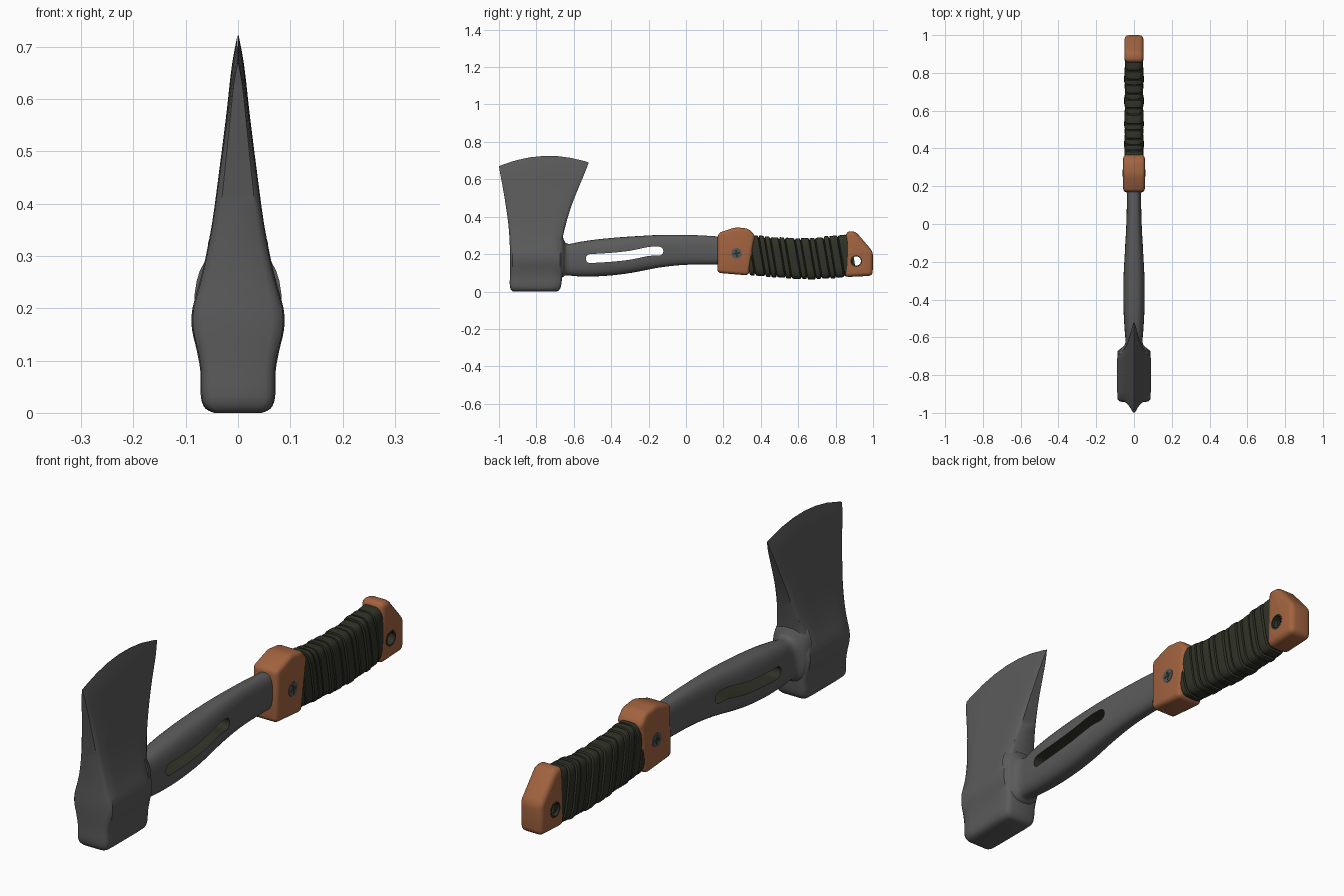
import bpy, bmesh, math, random
from mathutils import Vector

if "Cube" in bpy.data.objects:
    bpy.data.objects.remove(bpy.data.objects["Cube"])

random.seed(4)


def material(name, rgb):
    m = bpy.data.materials.new(name)
    m.diffuse_color = (*rgb, 1)
    m.use_nodes = True
    m.node_tree.nodes["Principled BSDF"].inputs["Base Color"].default_value = m.diffuse_color
    return m


STEEL = material("dark steel", (0.105, 0.105, 0.108))
ORANGE = material("burnt orange", (0.36, 0.125, 0.05))
CORD = material("olive cord", (0.03, 0.032, 0.02))
SCREW = material("screw grey", (0.085, 0.095, 0.105))


def finish(bm, name, mat):
    bmesh.ops.recalc_face_normals(bm, faces=bm.faces[:])
    me = bpy.data.meshes.new(name)
    bm.to_mesh(me)
    bm.free()
    me.materials.append(mat)
    ob = bpy.data.objects.new(name, me)
    bpy.context.collection.objects.link(ob)
    return ob


def resample(st, n):
    """Catmull-Rom interpolation of a station list."""
    out = []
    for i in range(len(st) - 1):
        a, b, c, d = (st[max(0, min(len(st) - 1, i + k))] for k in (-1, 0, 1, 2))
        for k in range(n):
            t = k / n
            out.append([0.5 * (2 * q + (r - p) * t + (2 * p - 5 * q + 4 * r - s) * t * t
                               + (3 * q - p - 3 * r + s) * t ** 3)
                        for p, q, r, s in zip(a, b, c, d)])
    return out + [list(st[-1])]


def loft(name, rings, mat, closed=False):
    bm = bmesh.new()
    vs = [[bm.verts.new(p) for p in r] for r in rings]
    n = len(rings[0])
    pairs = list(zip(vs, vs[1:])) + ([(vs[-1], vs[0])] if closed else [])
    for a, b in pairs:
        for i in range(n):
            j = (i + 1) % n
            bm.faces.new((a[i], a[j], b[j], b[i]))
    if not closed:
        bm.faces.new(vs[0])
        bm.faces.new(vs[-1])
    return finish(bm, name, mat)


def oval(y, lo, hi, hx, e, shear=0.0, n=32):
    """Rounded-rectangle ring across the handle."""
    ring = []
    for i in range(n):
        a = 2 * math.pi * i / n
        c, s = math.cos(a), math.sin(a)
        x = hx * math.copysign(abs(c) ** (2 / e), c)
        z = (lo + hi) / 2 + (hi - lo) / 2 * math.copysign(abs(s) ** (2 / e), s)
        ring.append((x, y + shear * (z - 0.18), z))
    return ring


def prism(name, pts, hx, mat, bevel=0.0):
    """Side profile (y, z) extruded symmetrically across x."""
    bm = bmesh.new()
    a = [bm.verts.new((-hx, y, z)) for y, z in pts]
    b = [bm.verts.new((hx, y, z)) for y, z in pts]
    bm.faces.new(a)
    bm.faces.new(b)
    for i in range(len(pts)):
        j = (i + 1) % len(pts)
        bm.faces.new((a[i], a[j], b[j], b[i]))
    bmesh.ops.recalc_face_normals(bm, faces=bm.faces[:])
    if bevel:
        bmesh.ops.bevel(bm, geom=bm.edges[:], offset=bevel, segments=4,
                        profile=0.5, affect='EDGES', clamp_overlap=True)
    return finish(bm, name, mat)


def circle(y, z, r, n=24):
    return [(y + r * math.cos(2 * math.pi * i / n), z + r * math.sin(2 * math.pi * i / n))
            for i in range(n)]


def cut(ob, cutter):
    m = ob.modifiers.new("cut", 'BOOLEAN')
    m.operation, m.solver, m.object = 'DIFFERENCE', 'EXACT', cutter
    m.material_mode = 'TRANSFER'
    bpy.context.view_layer.objects.active = ob
    bpy.ops.object.modifier_apply(modifier=m.name)
    bpy.data.objects.remove(cutter)


# axe head: z, back y, front y, half thickness, edge arch
levels = [(0.0, -.925, -.69, .045, 0), (.008, -.935, -.678, .062, 0), (.03, -.942, -.668, .071, 0),
          (.08, -.942, -.662, .072, 0), (.12, -.942, -.66, .079, 0), (.16, -.942, -.66, .088, 0),
          (.2, -.942, -.66, .087, 0), (.27, -.943, -.662, .068, 0), (.36, -.95, -.642, .05, 0),
          (.45, -.962, -.615, .037, .005), (.55, -.978, -.575, .023, .015),
          (.63, -.992, -.54, .012, .032), (.68, -1, -.52, .0006, .045)]
span = [(-1, .72), (-.97, .87), (-.9, .97), (-.6, 1), (-.3, 1), (0, 1),
        (.3, 1), (.6, 1), (.9, .97), (.97, .87), (1, .72)]
rings = []
for z, y0, y1, h, arch in resample(levels, 3):
    side = [(h * f, (y0 + y1) / 2 + t * (y1 - y0) / 2,
             max(0, z + arch * (1 - t * t) + arch * .22 * t)) for t, f in span]
    rings.append(side + [(-x, y, w) for x, y, w in reversed(side)])
loft("axe_head", rings, STEEL)

# steel handle shaft with flared root: y, bottom, top, half width
shaft = [(-.69, .065, .315, .084), (-.662, .075, .295, .074), (-.645, .086, .262, .053),
         (-.62, .085, .255, .045), (-.57, .081, .265, .049), (-.48, .081, .278, .055),
         (-.38, .088, .288, .057), (-.28, .102, .295, .056), (-.15, .127, .302, .049),
         (-.03, .141, .303, .042), (.1, .145, .299, .038), (.3, .145, .285, .037)]
handle = loft("handle_shaft", [oval(*s, 2.7) for s in resample(shaft, 4)], STEEL)

# long curved slot through the shaft
mid = resample([(-.512, .176), (-.4, .183), (-.3, .194), (-.2, .214), (-.145, .216)], 4)
r = .024
arc = [math.pi * k / 10 for k in range(1, 10)]
outline = [(y, z + r) for y, z in mid]
outline += [(mid[-1][0] + r * math.sin(a), mid[-1][1] + r * math.cos(a)) for a in arc]
outline += [(y, z - r) for y, z in reversed(mid)]
outline += [(mid[0][0] - r * math.sin(a), mid[0][1] - r * math.cos(a)) for a in arc]
cut(handle, prism("slot_cutter", outline, .2, CORD))

# orange collar and end cap
prism("collar", [(.167, .1), (.17, .312), (.265, .344), (.335, .336), (.37, .298), (.335, .086)],
      .057, ORANGE, .019)
cap = prism("end_cap", [(.848, .077), (.856, .322), (.908, .32), (1, .212), (.998, .084)],
            .05, ORANGE, .022)
cut(cap, prism("hole_cutter", circle(.91, .163, .031), .2, CORD))

# dark liner ring in the lanyard hole
loft("hole_liner", [[(x, y, z) for y, z in circle(.91, .163, q)]
                    for x, q in ((-.051, .025), (-.051, .0315), (.051, .0315), (.051, .025))],
     CORD, closed=True)

# cord grip: slanted bands of uneven width separated by grooves
grip = resample([(.3, .092, .30, .05), (.4, .082, .298, .05), (.5, .073, .29, .05),
                 (.6, .067, .285, .05), (.7, .067, .287, .05), (.8, .074, .298, .05),
                 (.9, .086, .308, .05)], 12)


def grip_at(y, d):
    s = min(grip, key=lambda g: abs(g[0] - y))
    return oval(y, s[1] + d, s[2] - d, s[3] - d, 4.2, -.17)


rings, y = [], .325
while y < .835:
    w = random.choice((.028, .045, .052))
    proud = random.uniform(-.003, .002)
    for f, d in ((.0, .009), (.09, .001), (.25, 0), (.75, 0), (.91, .001), (1, .009)):
        rings.append(grip_at(y + f * w, d + (proud if d < .005 else 0)))
    y += w + .002
rings.append(grip_at(y + .012, .012))
loft("cord_grip", rings, CORD)

# cross-head screws on both sides of the collar
prism("collar_screw", circle(.27, .204, .028), .0595, SCREW)
for sx in (-1, 1):
    for k in (0, 1):
        a = math.radians(10 + 90 * k)
        u, v = Vector((math.cos(a), math.sin(a))) * .019, Vector((-math.sin(a), math.cos(a))) * .0045
        c = Vector((.27, .204))
        ob = prism("screw_slot", [c + u + v, c - u + v, c - u - v, c + u - v], .0006, CORD)
        ob.location.x = sx * .0597

# smooth shading with crisp edges
for ob in bpy.context.scene.objects:
    bpy.ops.object.select_all(action='DESELECT')
    ob.select_set(True)
    bpy.context.view_layer.objects.active = ob
    bpy.ops.object.shade_smooth_by_angle(angle=math.radians(35))
